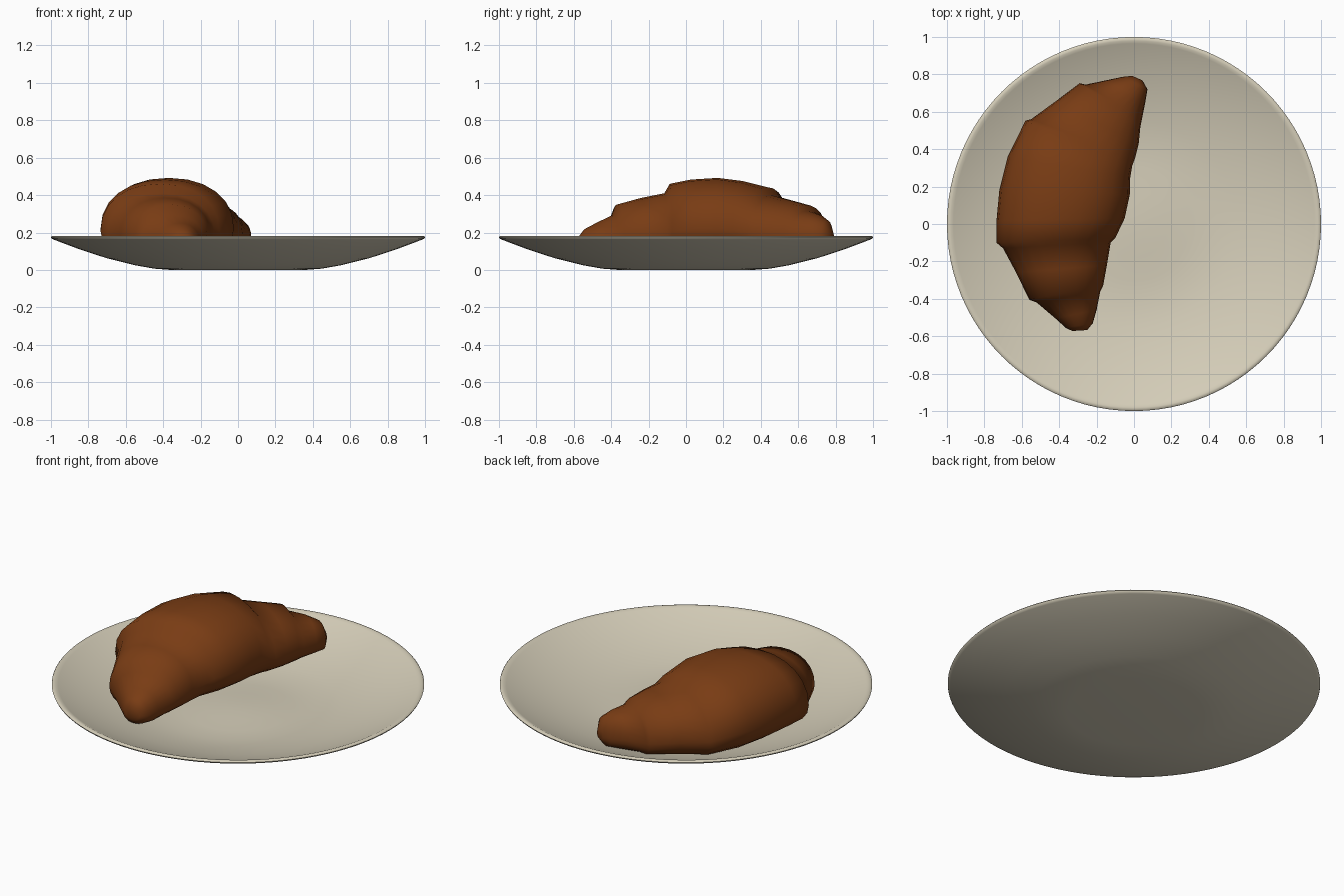
import bpy, bmesh, math


def material(name, rgb):
    m = bpy.data.materials.new(name)
    m.diffuse_color = (*rgb, 1)
    return m


def finish(bm, name, mat, angle):
    bmesh.ops.recalc_face_normals(bm, faces=bm.faces)
    me = bpy.data.meshes.new(name)
    bm.to_mesh(me)
    bm.free()
    ob = bpy.data.objects.new(name, me)
    bpy.context.collection.objects.link(ob)
    me.materials.append(mat)
    bpy.context.view_layer.objects.active = ob
    ob.select_set(True)
    bpy.ops.object.shade_smooth_by_angle(angle=math.radians(angle))
    ob.select_set(False)
    return ob


def loft(rings, name, mat, angle):
    """Skin a list of equal point rings and close both ends."""
    bm = bmesh.new()
    loops = [[bm.verts.new(p) for p in r] for r in rings]
    n = len(loops[0])
    for a, b in zip(loops, loops[1:]):
        for i in range(n):
            j = (i + 1) % n
            bm.faces.new((a[i], a[j], b[j], b[i]))
    for end in (loops[0], loops[-1]):
        bm.faces.new(end)
    return finish(bm, name, mat, angle)


cream = material("cream glaze", (0.66, 0.61, 0.48))
crust = material("baked crust", (0.19, 0.045, 0.007))

# Plate: turned profile (radius, height), underside centre to inner centre
profile = [(0.02, 0), (0.36, 0), (0.45, 0.007), (0.55, 0.025), (0.70, 0.062),
           (0.85, 0.111), (0.985, 0.162), (0.997, 0.168), (1.0, 0.175),
           (0.995, 0.181), (0.98, 0.182), (0.965, 0.175), (0.85, 0.128),
           (0.70, 0.082), (0.55, 0.05), (0.42, 0.034), (0.30, 0.034),
           (0.18, 0.04), (0.08, 0.044), (0.02, 0.045)]
N = 96
plate = [[(r * math.cos(math.tau * i / N), r * math.sin(math.tau * i / N), z)
          for i in range(N)] for r, z in profile]
loft(plate, "plate", cream, 60)

# Croissant: cross-sections as left x, y, right x, y, top z, bottom z.
# Close pairs of sections make the steps between the rolled layers.
sections = [
    (-0.01, 0.792, 0.045, 0.768, 0.205, 0.14),
    (-0.06, 0.787, 0.072, 0.72, 0.265, 0.10),
    (-0.15, 0.768, 0.06, 0.65, 0.295, 0.09),
    (-0.26, 0.745, 0.042, 0.56, 0.315, 0.08),
    (-0.29, 0.753, 0.034, 0.52, 0.348, 0.07),
    (-0.42, 0.655, 0.025, 0.43, 0.375, 0.06),
    (-0.55, 0.56, 0.005, 0.35, 0.40, 0.05),
    (-0.58, 0.553, -0.01, 0.31, 0.443, 0.045),
    (-0.675, 0.36, -0.02, 0.25, 0.475, 0.04),
    (-0.72, 0.18, -0.022, 0.16, 0.492, 0.04),
    (-0.735, 0.02, -0.05, 0.03, 0.483, 0.04),
    (-0.735, -0.10, -0.10, -0.075, 0.46, 0.04),
    (-0.70, -0.13, -0.125, -0.10, 0.41, 0.04),
    (-0.63, -0.26, -0.145, -0.22, 0.385, 0.04),
    (-0.56, -0.405, -0.165, -0.33, 0.35, 0.045),
    (-0.52, -0.42, -0.18, -0.36, 0.295, 0.05),
    (-0.42, -0.505, -0.20, -0.46, 0.25, 0.055),
    (-0.365, -0.555, -0.22, -0.53, 0.218, 0.07),
    (-0.33, -0.572, -0.25, -0.567, 0.185, 0.10),
]
S = 24


def section(lx, ly, rx, ry, top, bot):
    mid = bot + 0.4 * (top - bot)      # height of the widest line
    ring = []
    for i in range(S):
        a = math.tau * i / S
        c, s = math.cos(a), math.sin(a)
        c = math.copysign(abs(c) ** 0.92, c)
        s = math.copysign(abs(s) ** 0.92, s)
        t = (1 + c) / 2
        z = mid + s * ((top - mid) if s > 0 else (mid - bot))
        ring.append((lx + t * (rx - lx), ly + t * (ry - ly), z))
    return ring


loft([section(*s) for s in sections], "croissant", crust, 80)
